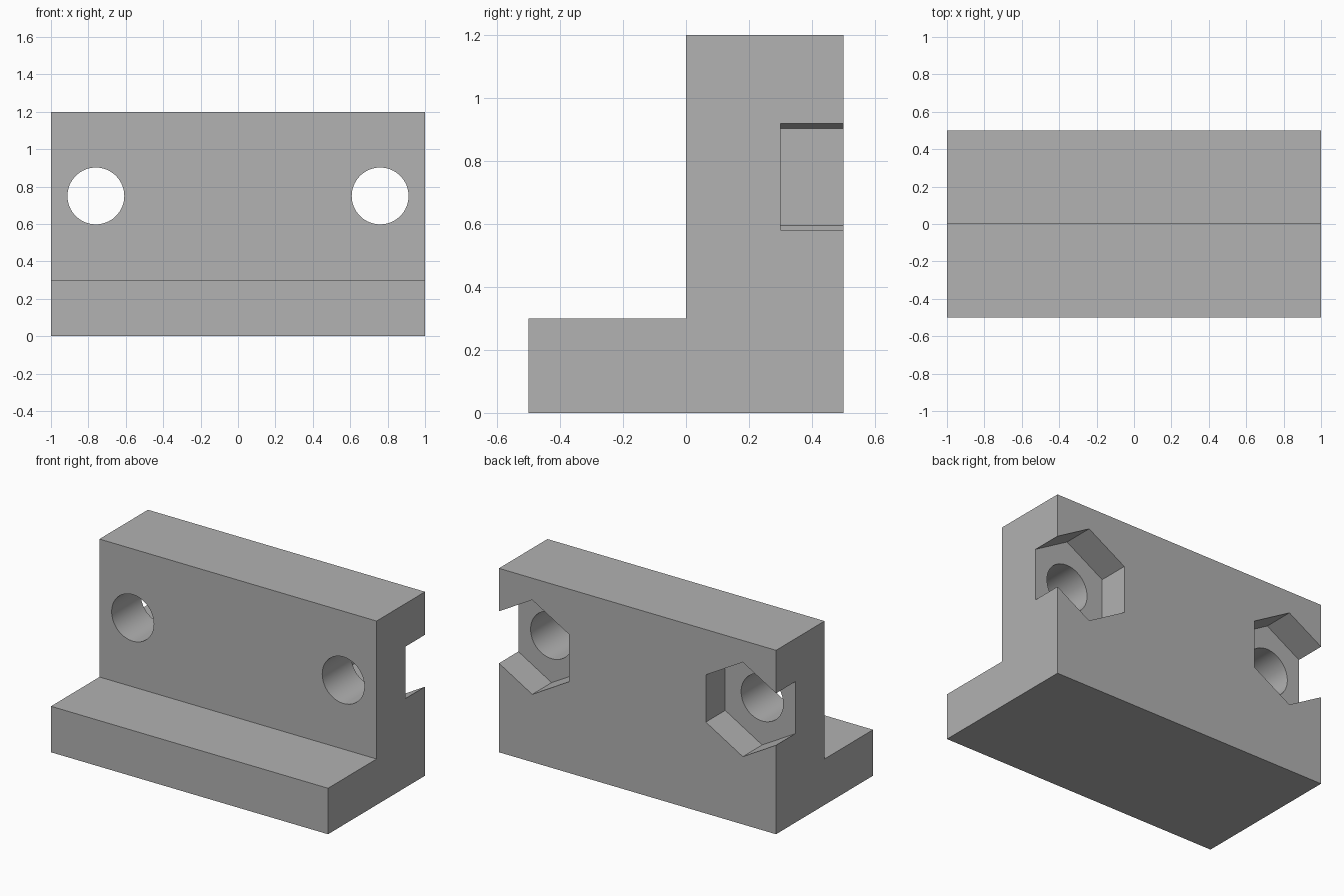
import bpy, bmesh, math

cube = bpy.data.objects.get("Cube")
if cube:
    bpy.data.objects.remove(cube, do_unlink=True)

grey = bpy.data.materials.new("plain_grey")
grey.use_nodes = True
colour = (0.445, 0.445, 0.445, 1)
grey.diffuse_color = colour
grey.node_tree.nodes["Principled BSDF"].inputs["Base Color"].default_value = colour


def extrude_profile(name, points, direction):
    """Solid made by sweeping a closed outline along a direction."""
    bm = bmesh.new()
    face = bm.faces.new([bm.verts.new(p) for p in points])
    swept = bmesh.ops.extrude_face_region(bm, geom=[face])["geom"]
    verts = [v for v in swept if isinstance(v, bmesh.types.BMVert)]
    bmesh.ops.translate(bm, verts=verts, vec=direction)
    bmesh.ops.recalc_face_normals(bm, faces=bm.faces)
    mesh = bpy.data.meshes.new(name)
    bm.to_mesh(mesh)
    bm.free()
    mesh.materials.append(grey)
    obj = bpy.data.objects.new(name, mesh)
    bpy.context.collection.objects.link(obj)
    return obj


def ring(x, y, z, radius, sides):
    """Regular outline facing y, with one corner at the top."""
    angles = [2 * math.pi * i / sides for i in range(sides)]
    return [(x + radius * math.sin(a), y, z + radius * math.cos(a)) for a in angles]


# L-shaped bracket body
outline = [(-0.5, 0), (0.5, 0), (0.5, 1.2), (0, 1.2), (0, 0.3), (-0.5, 0.3)]
bracket = extrude_profile("bracket", [(-1, y, z) for y, z in outline], (2, 0, 0))

# Bolt holes, and hexagonal nut pockets that break out through the ends
cutters = []
for side, x in (("left", 0.76), ("right", -0.76)):
    cutters.append(extrude_profile(side + "_nut_pocket", ring(x, 0.3, 0.75, 0.308, 6), (0, 0.4, 0)))
    cutters.append(extrude_profile(side + "_bolt_hole", ring(x, -0.2, 0.75, 0.152, 64), (0, 0.9, 0)))

bpy.ops.object.select_all(action="DESELECT")
bpy.context.view_layer.objects.active = bracket
bracket.select_set(True)
for cutter in cutters:
    cutter.hide_render = True
    cut = bracket.modifiers.new(cutter.name, "BOOLEAN")
    cut.operation = "DIFFERENCE"
    cut.solver = "EXACT"
    cut.object = cutter
    bpy.ops.object.modifier_apply(modifier=cut.name)
    bpy.data.objects.remove(cutter, do_unlink=True)

bpy.ops.object.shade_smooth_by_angle(angle=math.radians(25))
